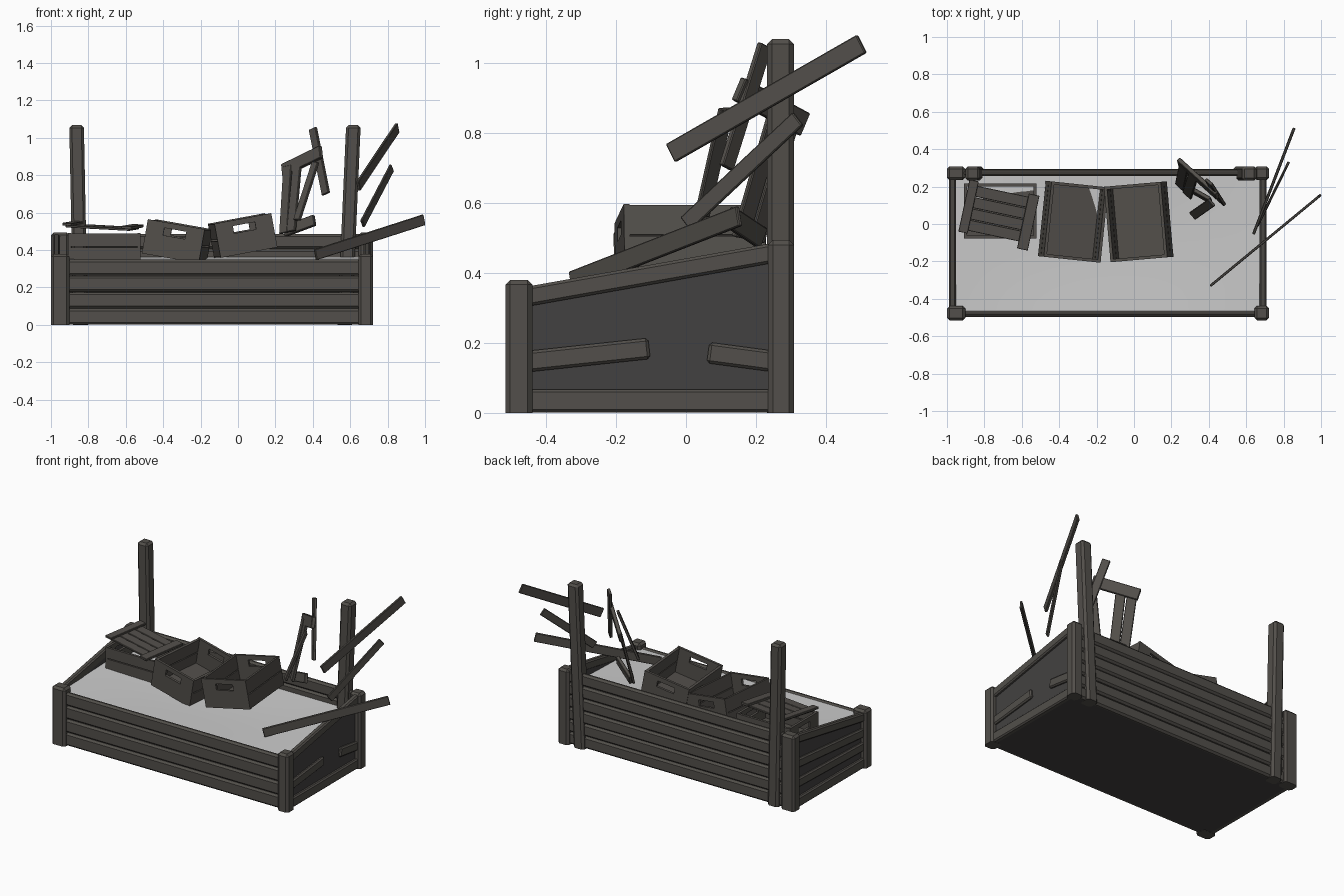
import bpy, bmesh, math, random
from mathutils import Vector, Matrix, Euler

if "Cube" in bpy.data.objects:
    bpy.data.objects.remove(bpy.data.objects["Cube"])

random.seed(4)


def material(name, rgb):
    m = bpy.data.materials.new(name)
    m.diffuse_color = (*rgb, 1)
    m.use_nodes = True
    m.node_tree.nodes["Principled BSDF"].inputs["Base Color"].default_value = m.diffuse_color
    return m


WOOD = material("weathered_wood", (0.085, 0.078, 0.069))
DARK = material("dark_wood", (0.055, 0.053, 0.052))
FILL = material("pale_fill", (0.6, 0.6, 0.6))


def finish(bm, name, mat, bevel=0.0):
    bmesh.ops.recalc_face_normals(bm, faces=bm.faces)
    me = bpy.data.meshes.new(name)
    bm.to_mesh(me)
    bm.free()
    me.materials.append(mat)
    ob = bpy.data.objects.new(name, me)
    bpy.context.collection.objects.link(ob)
    if bevel:
        b = ob.modifiers.new("bevel", 'BEVEL')
        b.width, b.segments = bevel, 1
    return ob


def boxes(name, parts, matrix=Matrix(), bevel=0.003, mat=WOOD):
    """One object from (centre, size) boxes."""
    bm = bmesh.new()
    for c, s in parts:
        bmesh.ops.create_cube(bm, size=1, matrix=matrix @ Matrix.Translation(c) @ Matrix.Diagonal((*s, 1)))
    return finish(bm, name, mat, bevel)


def board(name, a, b, w, t, side=(0, 0, 1), bevel=0.003, mat=WOOD):
    """Plank from a to b; its width lies along side."""
    a, b = Vector(a), Vector(b)
    d = (b - a).normalized()
    n = d.cross(Vector(side)).normalized()
    m = Matrix((d, n.cross(d), n)).transposed().to_4x4()
    m.translation = (a + b) / 2
    return boxes(name, [((0, 0, 0), ((b - a).length, w, t))], m, bevel, mat)


def place(loc, rot):
    return Matrix.Translation(loc) @ Euler([math.radians(r) for r in rot]).to_matrix().to_4x4()


def post(name, bottom, top, size, height, bevel=0.014):
    """Upright post that may lean; only the top rim and long edges are cut."""
    bm = bmesh.new()
    bmesh.ops.create_cube(bm, size=1)
    for v in bm.verts:
        up = v.co.z > 0
        x, y = top if up else bottom
        v.co = Vector((x + v.co.x * size[0], y + v.co.y * size[1], height if up else 0))
    edges = [e for e in bm.edges if max(v.co.z for v in e.verts) > 0]
    bmesh.ops.bevel(bm, geom=edges, offset=bevel, segments=1, affect='EDGES')
    return finish(bm, name, WOOD)


CX = -0.14  # middle of the bin

# corner posts and leaning tall posts
for side, x, w in (("left", -0.951, 0.098), ("right", 0.683, 0.078)):
    post(f"front_post_{side}", (x, -0.477), (x, -0.477), (w, 0.078), 0.38)
    post(f"back_post_{side}", (x, 0.271), (x, 0.271), (w, 0.074), 0.494)
for side, xb, xt in (("left", -0.842, -0.863), ("right", 0.57, 0.617)):
    post(f"tall_post_{side}", (xb, 0.27), (xt, 0.27), (0.078, 0.076), 1.068)


# horizontal planks with rounded edges on the front and back walls
def plank_wall(name, y, top, count):
    step = top / count
    for i in range(count):
        z = (i + 0.5) * step
        k = random.uniform(-0.003, 0.003)
        board(f"{name}_plank_{i + 1}", (-0.95, y + k, z), (0.68, y + k, z),
              step - 0.002, 0.034, bevel=0.012)


plank_wall("front", -0.478, 0.35, 4)
plank_wall("back", 0.274, 0.487, 6)

# sloping side walls with rails; the middle plank is broken
for s, side in ((-1, "left"), (1, "right")):
    x = CX + s * 0.815
    bm = bmesh.new()
    prof = [(-0.46, 0.005), (0.26, 0.005), (0.26, 0.475), (-0.46, 0.35)]
    f = bm.faces.new([bm.verts.new((x, y, z)) for y, z in prof])
    ext = bmesh.ops.extrude_face_region(bm, geom=[f])["geom"]
    bmesh.ops.translate(bm, vec=(s * 0.014, 0, 0), verts=[v for v in ext if isinstance(v, bmesh.types.BMVert)])
    finish(bm, f"side_panel_{side}", DARK)
    x = CX + s * 0.83
    board(f"side_top_rail_{side}", (x, -0.45, 0.333), (x, 0.25, 0.457), 0.056, 0.036, bevel=0.008)
    board(f"side_bottom_rail_{side}", (x, -0.45, 0.034), (x, 0.25, 0.034), 0.066, 0.036, bevel=0.008)
    if s > 0:
        board("side_broken_plank_a", (x, -0.45, 0.147), (x, -0.105, 0.184), 0.06, 0.03, bevel=0.008)
        board("side_broken_plank_b", (x, 0.063, 0.172), (x, 0.25, 0.147), 0.06, 0.03, bevel=0.008)
    else:
        board("side_low_plank", (x, -0.45, 0.14), (x, 0.25, 0.16), 0.06, 0.03, bevel=0.008)
        board("side_high_plank", (x, -0.45, 0.23), (x, 0.25, 0.29), 0.06, 0.03, bevel=0.008)

# floor and gently sloping fill
boxes("floor", [((CX, -0.102, 0.008), (1.64, 0.75, 0.014))], bevel=0, mat=DARK)
bm = bmesh.new()
bmesh.ops.create_grid(bm, x_segments=24, y_segments=12, size=1)
for v in bm.verts:
    u, w = v.co.x, v.co.y
    hollow = 0.012 * math.cos(u * math.pi / 2) * math.cos(w * math.pi / 2)
    v.co = Vector((CX + u * 0.815, -0.102 + w * 0.37, 0.352 + 0.012 * w - hollow))
for f in bm.faces:
    f.smooth = True
finish(bm, "fill_surface", FILL)


# open crates with hand holes in both ends
def crate(name, loc, rot, w=0.31, l=0.405, h=0.185, t=0.016):
    parts = [((0, 0, -h / 2 + t / 2), (w - t, l - t, t))]
    for s in (-1, 1):
        x, y = s * (w - t) / 2, s * (l - t) / 2
        for z in (-0.25, 0.25):
            parts.append(((x, 0, z * h), (t, l - 2 * t, h / 2 - 0.006)))
        parts.append(((0, y, -0.035), (w, t, h - 0.07)))
        parts.append(((0, y, h / 2 - 0.015), (w, t, 0.03)))
        for sx in (-1, 1):
            parts.append(((sx * (w / 4 + 0.03), y, h / 2 - 0.05), (w / 2 - 0.06, t, 0.04)))
    boxes(name, parts, place(loc, rot), bevel=0)


crate("crate_left", (-0.715, 0.07, 0.417), (0, 0, 90), w=0.295, l=0.39, h=0.15)
crate("crate_middle", (-0.325, 0.012, 0.447), (0, 10, -6))
crate("crate_right", (0.025, 0.012, 0.478), (0, -10.5, 5))

# loose slatted lid resting on the left crate
lid = [((0, (i - 1.5) * 0.062, 0), (0.35, 0.058, 0.012)) for i in range(4)]
lid += [((-0.165, 0.005, 0.012), (0.05, 0.285, 0.014)), ((0.165, -0.01, 0.012), (0.058, 0.3, 0.016))]
boxes("loose_lid", lid, place((-0.725, 0.055, 0.522), (2, 3, -12)), bevel=0.002)

# broken upright panel
cross = (0.21, -0.18, 0.1)
board("panel_crossbar", (0.24, 0.335, 0.825), (0.445, 0.15, 0.925), 0.07, 0.024, (0.1, 0.2, 1))
board("panel_slat_1", (0.267, 0.305, 0.85), (0.245, 0.20, 0.49), 0.06, 0.016, cross)
board("panel_slat_2", (0.318, 0.262, 0.87), (0.285, 0.155, 0.50), 0.06, 0.016, cross)
board("panel_slat_3", (0.415, 0.115, 0.87), (0.315, 0.045, 0.56), 0.05, 0.016, cross)
board("panel_foot", (0.25, 0.215, 0.50), (0.41, 0.125, 0.56), 0.06, 0.022, (0.1, 0.2, 1))
board("panel_stick", (0.40, 0.225, 1.05), (0.47, 0.115, 0.70), 0.05, 0.018, cross)

# scrap boards sticking out on the right
board("scrap_board_low", (0.413, -0.327, 0.375), (0.994, 0.152, 0.562), 0.058, 0.014)
board("scrap_board_high", (0.643, -0.043, 0.742), (0.852, 0.502, 1.054), 0.058, 0.016)
board("scrap_board_mid", (0.665, 0.0, 0.54), (0.822, 0.32, 0.84), 0.048, 0.014)
